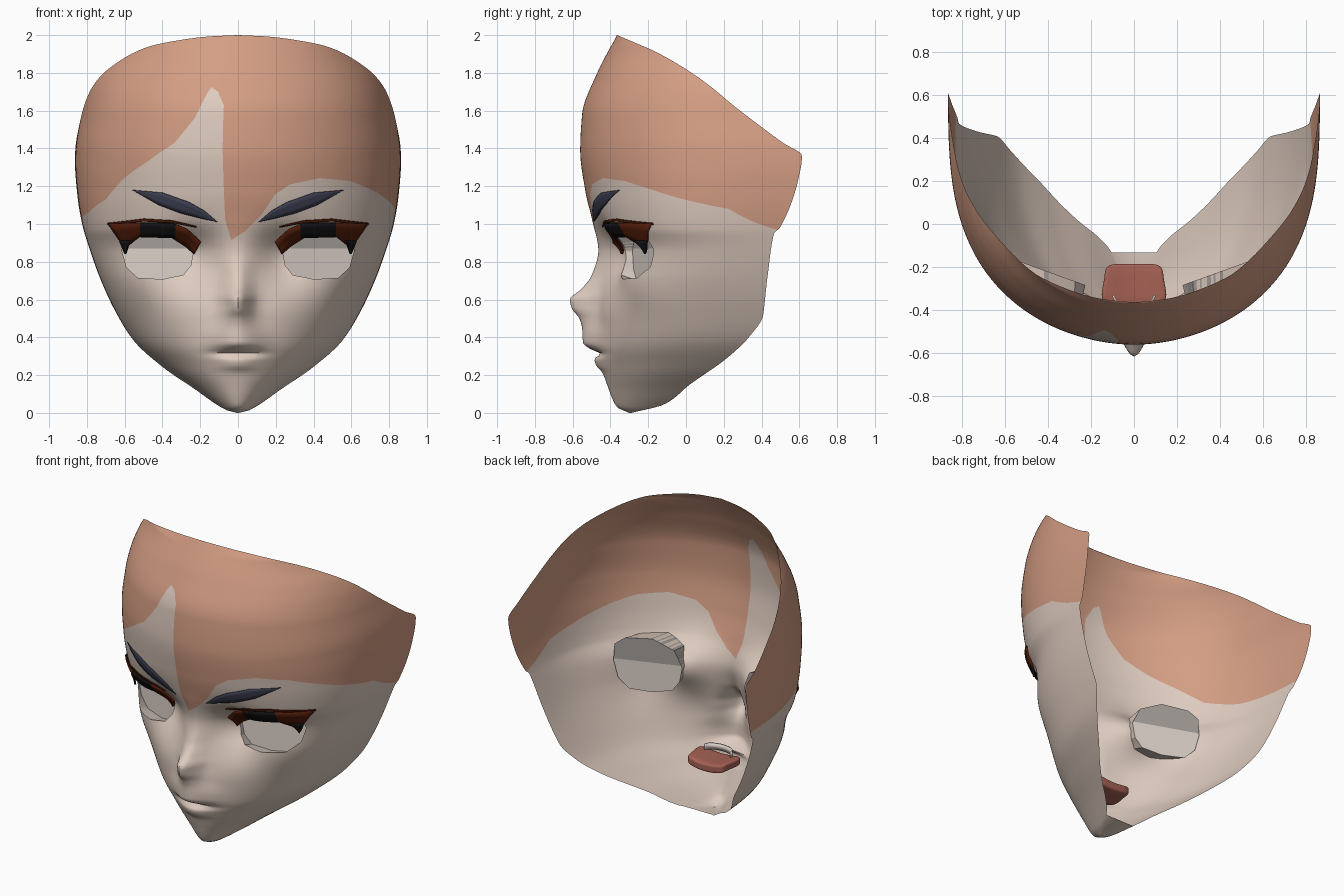
import bpy, bmesh, math
from mathutils import Vector

if "Cube" in bpy.data.objects:
    bpy.data.objects.remove(bpy.data.objects["Cube"])


def mat(name, r, g, b):
    m = bpy.data.materials.new(name)
    m.diffuse_color = (r, g, b, 1)
    m.use_nodes = True
    m.node_tree.nodes["Principled BSDF"].inputs["Base Color"].default_value = m.diffuse_color
    return m


SKIN = mat("skin", .73, .60, .52)
PAINT = mat("tan_scalp", .66, .34, .23)
WHITE = mat("eye_white", .73, .64, .59)
GREY = mat("eye_shade", .37, .34, .32)
BLACK = mat("lash_black", .006, .006, .007)
BROWN = mat("lash_brown", .085, .012, .003)
BROW = mat("brow_slate", .045, .048, .08)
TONGUE = mat("tongue_red", .38, .12, .09)


def curve(pts):
    """Monotone cubic through (z, value) points."""
    xs, ys = zip(*pts)
    d = [(ys[i + 1] - ys[i]) / (xs[i + 1] - xs[i]) for i in range(len(xs) - 1)]
    m = [d[0]] + [2 * a * b / (a + b) if a * b > 0 else 0 for a, b in zip(d, d[1:])] + [d[-1]]

    def f(x):
        x = min(max(x, xs[0]), xs[-1])
        i = next((k for k in range(len(d)) if x <= xs[k + 1]), len(d) - 1)
        h = xs[i + 1] - xs[i]
        t = (x - xs[i]) / h
        return ((1 + 2 * t) * (1 - t) ** 2 * ys[i] + t * (1 - t) ** 2 * h * m[i]
                + t * t * (3 - 2 * t) * ys[i + 1] + t * t * (t - 1) * h * m[i + 1])
    return f


# Face measurements by height: half width, back edge, depth of the full half-oval
width = curve([(0, .005), (.01, .05), (.03, .09), (.13, .235), (.24, .395), (.38, .55), (.53, .645),
               (.7, .725), (.88, .79), (1, .825), (1.15, .85), (1.33, .863), (1.38, .862), (1.57, .83),
               (1.69, .79), (1.78, .73), (1.88, .6), (1.94, .47), (1.975, .3), (1.993, .15), (2, .001)])
back = curve([(0, -.29), (.045, -.115), (.15, .02), (.29, .217), (.4, .333), (.52, .413), (.73, .434),
              (.95, .466), (.98, .497), (1.23, .593), (1.36, .614), (1.43, .513), (1.6, .286),
              (1.77, .074), (1.9, -.138), (2, -.364)])
depth = curve([(0, .06), (.045, .42), (.15, .73), (.3, 1.0), (.52, 1.08), (.73, 1.0), (.95, .98),
               (1, 1.02), (1.23, 1.15), (1.36, 1.2), (1.6, 1.19), (1.8, 1.1), (2, .9)])
# Centre profile with nose and lips, the plain profile beneath, and feature spread
brow_up = [(1.02, -.497), (1.18, -.534), (1.39, -.56), (1.58, -.55), (1.8, -.47), (2, -.365)]
chin = [(0, -.3), (.03, -.365), (.08, -.392), (.15, -.418)]
front = curve(chin + [(.215, -.444), (.25, -.475), (.285, -.485), (.305, -.46), (.315, -.455),
                      (.335, -.5), (.37, -.545), (.45, -.55), (.5, -.565), (.555, -.605), (.6, -.615),
                      (.655, -.555), (.73, -.5), (.86, -.466)] + brow_up)
plain = curve(chin + [(.215, -.438), (.35, -.47), (.5, -.475), (.7, -.45), (.86, -.43)] + brow_up)
spread = curve([(0, .15), (.25, .1), (.32, .12), (.4, .12), (.5, .085), (.58, .07), (.72, .075), (.9, .13)])
EX, EY = 2 / 1.9, 2 / 3.2     # roundness of the half-oval sections


def end_angle(z):
    r = min(max((back(z) - plain(z)) / depth(z), .002), .999)
    return math.acos((1 - r) ** (1 / EY))


def surf(v, z):
    """Face surface: v runs -1..1 around the face, z is height."""
    tm = end_angle(z)
    t = tm * min(abs(v), 1) ** (1 / EX)
    x = width(z) * (math.sin(t) / math.sin(tm)) ** EX
    f = plain(z)
    y = f + (back(z) - f) * (1 - math.cos(t) ** EY) / (1 - math.cos(tm) ** EY)
    y += (front(z) - f) * math.exp(-(x / spread(z)) ** 2)
    y += .08 * math.exp(-((x - .25) / .13) ** 2 - ((z - .83) / .15) ** 2)   # eye socket hollow
    y -= .03 * math.exp(-((x - .53) / .12) ** 2 - ((z - .68) / .15) ** 2)   # cheekbone
    return Vector((math.copysign(x, v), y, z))


def to_v(x, z):
    tm = end_angle(z)
    u = min(abs(x) / width(z), 1) ** (1 / EX) * math.sin(tm)
    return math.copysign((math.asin(min(u, 1)) / tm) ** EX, x)


def finish(name, bm, mats, angle=40):
    me = bpy.data.meshes.new(name)
    bm.to_mesh(me)
    bm.free()
    for m in mats:
        me.materials.append(m)
    ob = bpy.data.objects.new(name, me)
    bpy.context.collection.objects.link(ob)
    bpy.ops.object.select_all(action='DESELECT')
    ob.select_set(True)
    bpy.context.view_layer.objects.active = ob
    bpy.ops.object.shade_smooth_by_angle(angle=math.radians(angle))
    return ob


def cut(bm, faces, p, n):
    geom = set(faces)
    for f in faces:
        geom.update(f.edges)
        geom.update(f.verts)
    bmesh.ops.bisect_plane(bm, geom=list(geom), dist=1e-5, plane_co=p, plane_no=n)


# Face shell: laid out flat in (v, z), cut along the paint and eye lines, then wrapped
bm = bmesh.new()
N = 60
rows = [1.9 * i / 150 for i in range(150)] + [2 - .1 * (1 - k / 16) ** 2 for k in range(17)]
grid = [[bm.verts.new((j / N, z, 0)) for j in range(-N, N + 1)] for z in rows]
for a, b in zip(grid, grid[1:]):
    for j in range(2 * N):
        bm.faces.new((a[j], a[j + 1], b[j + 1], b[j]))

# Paint line across the forehead
line = [(-.83, 1.02), (-.79, 1.06), (-.7, 1.13), (-.6, 1.245), (-.465, 1.34), (-.335, 1.43), (-.23, 1.56),
        (-.165, 1.69), (-.14, 1.725), (-.105, 1.7), (-.075, 1.63), (-.068, 1.02), (-.035, .915),
        (.035, .96), (.125, 1.05), (.195, 1.155), (.275, 1.21), (.43, 1.243), (.59, 1.228), (.7, 1.185),
        (.78, 1.135), (.83, 1.08)]
line = sorted([(-1, .97), (1, .97)] + [(to_v(x, z), z) for x, z in line])
for v, z in line[1:-1]:
    cut(bm, bm.faces[:], (v, 0, 0), (1, 0, 0))
for (v0, z0), (v1, z1) in zip(line, line[1:]):
    strip = [f for f in bm.faces if v0 < f.calc_center_median().x < v1]
    cut(bm, strip, (v0, z0, 0), (z0 - z1, v1 - v0, 0))
for f in bm.faces:
    c = f.calc_center_median()
    for (v0, z0), (v1, z1) in zip(line, line[1:]):
        if v0 <= c.x <= v1:
            f.material_index = int(c.y > z0 + (z1 - z0) * (c.x - v0) / (v1 - v0))

# Recessed eyes
eye = [(.235, .86), (.25, .78), (.29, .73), (.4, .708), (.53, .715), (.59, .77), (.615, .86),
       (.61, .95), (.55, .99), (.4, 1.0), (.28, .95)]
for side in (1, -1):
    pts = [Vector((side * to_v(x, z), z, 0)) for x, z in eye]
    inside = lambda c, planes: all((c - p).dot(n) > 0 for p, n in planes)
    pick = lambda planes: [f for f in bm.faces if .1 < side * f.calc_center_median().x < .8
                           and .65 < f.calc_center_median().y < 1.05
                           and inside(f.calc_center_median(), planes)]
    planes = []
    for p, q in zip(pts, pts[1:] + pts[:1]):
        n = Vector((p.y - q.y, q.x - p.x, 0)) * side
        cut(bm, pick(planes), p, n)
        planes.append((p, n))
    cut(bm, pick(planes), (0, .87, 0), (0, 1, 0))
    faces = pick(planes)
    for f in faces:
        f.material_index = 3 if f.calc_center_median().y > .87 else 2
    new = bmesh.ops.extrude_face_region(bm, geom=faces)['geom']
    for v in new:
        if isinstance(v, bmesh.types.BMVert):
            v.co.z = 1          # marks the recessed floor
    old = [f for f in faces if f.is_valid]
    if old:
        bmesh.ops.delete(bm, geom=old, context='FACES')

ends = {s: sorted([v for v in bm.verts if v.co.x * s > .9999 and v.co.y < .05], key=lambda v: v.co.y)
        for s in (1, -1)}
for v in bm.verts:
    recessed = v.co.z > .5
    v.co = surf(v.co.x, v.co.y)
    if recessed:            # floor flares a little wider than the opening
        x = .42 + 1.05 * (abs(v.co.x) - .42)
        v.co = (math.copysign(x, v.co.x), -.30 + .36 * (x - .18), .87 + 1.2 * (v.co.z - .87))
# Underside of the chin
L, R = ends[-1], ends[1]
for i in range(min(len(L), len(R)) - 1):
    bm.faces.new((L[i], L[i + 1], R[i + 1], R[i]))
finish("face", bm, [SKIN, PAINT, WHITE, GREY])


def strips(name, top, bottom, off, thick, mats, rule=lambda x: 0, steps=8):
    """Mirrored pair of thin bands lying just off the face."""
    bm = bmesh.new()
    for side in (1, -1):
        cols = []
        for k in range((len(top) - 1) * steps + 1):
            i = min(k // steps, len(top) - 2)
            t = k / steps - i
            a, b = (Vector(p[i]).lerp(Vector(p[i + 1]), t) for p in (top, bottom))
            col = []
            for r in range(4):
                x, z = a.lerp(b, r / 3)
                p = surf(to_v(x, z), z)
                col.append(bm.verts.new((side * x, p.y - off, z)))
            cols.append(col)
        for a, b in zip(cols, cols[1:]):
            for r in range(3):
                q = (a[r + 1], b[r + 1], b[r], a[r])
                f = bm.faces.new(q if side > 0 else q[::-1])
                f.material_index = rule(abs(f.calc_center_median().x))
    bmesh.ops.remove_doubles(bm, verts=bm.verts[:], dist=1e-4)
    ob = finish(name, bm, mats)
    ob.modifiers.new("thickness", 'SOLIDIFY').thickness = thick


# Eyebrows, upper lashes, lid creases and corner lashes
strips("eyebrows", [(.11, 1.01), (.18, 1.07), (.26, 1.115), (.4, 1.165), (.56, 1.18)],
       [(.11, 1.01), (.2, 1.03), (.3, 1.055), (.42, 1.1), (.56, 1.18)], .009, .004, [BROW])
strips("upper_lashes", [(.2, .9), (.27, .965), (.35, 1.0), (.52, 1.005), (.69, 1.0)],
       [(.235, .84), (.28, .88), (.35, .925), (.52, .93), (.6, .87)], .025, .012, [BROWN, BLACK],
       lambda x: int(.33 < x < .52))
strips("lid_creases", [(.22, .985), (.35, 1.017), (.5, 1.027), (.69, 1.005)],
       [(.22, .98), (.35, 1.005), (.5, 1.013), (.69, .995)], .016, .006, [BROWN])
strips("corner_lashes", [(.57, .91), (.6, .91), (.63, .91)],
       [(.585, .88), (.6, .84), (.61, .86)], .035, .012, [BLACK])

# Tongue: flattened rounded slab inside the mouth
bm = bmesh.new()
bmesh.ops.create_cube(bm, size=1)
bmesh.ops.subdivide_edges(bm, edges=bm.edges[:], cuts=2, use_grid_fill=True)
for v in bm.verts:
    wide = 1.12 if v.co.y < -.1 else 1
    groove = .02 if abs(v.co.x) > .3 else 0
    v.co = (v.co.x * .27 * wide, -.28 + v.co.y * .19, .30 + v.co.z * .06 + groove)
ob = finish("tongue", bm, [TONGUE], 60)
ob.modifiers.new("round", 'SUBSURF').levels = 2

# Upper teeth: curved strip behind the lips
bm = bmesh.new()
arc = [(.1 * math.sin(a), -.33 - .06 * math.cos(a)) for a in (math.radians(10 * k) for k in range(-9, 10))]
low, high = ([bm.verts.new((x, y, z)) for x, y in arc] for z in (.335, .375))
for i in range(len(arc) - 1):
    bm.faces.new((low[i], low[i + 1], high[i + 1], high[i]))
ob = finish("upper_teeth", bm, [WHITE])
ob.modifiers.new("thickness", 'SOLIDIFY').thickness = .01
